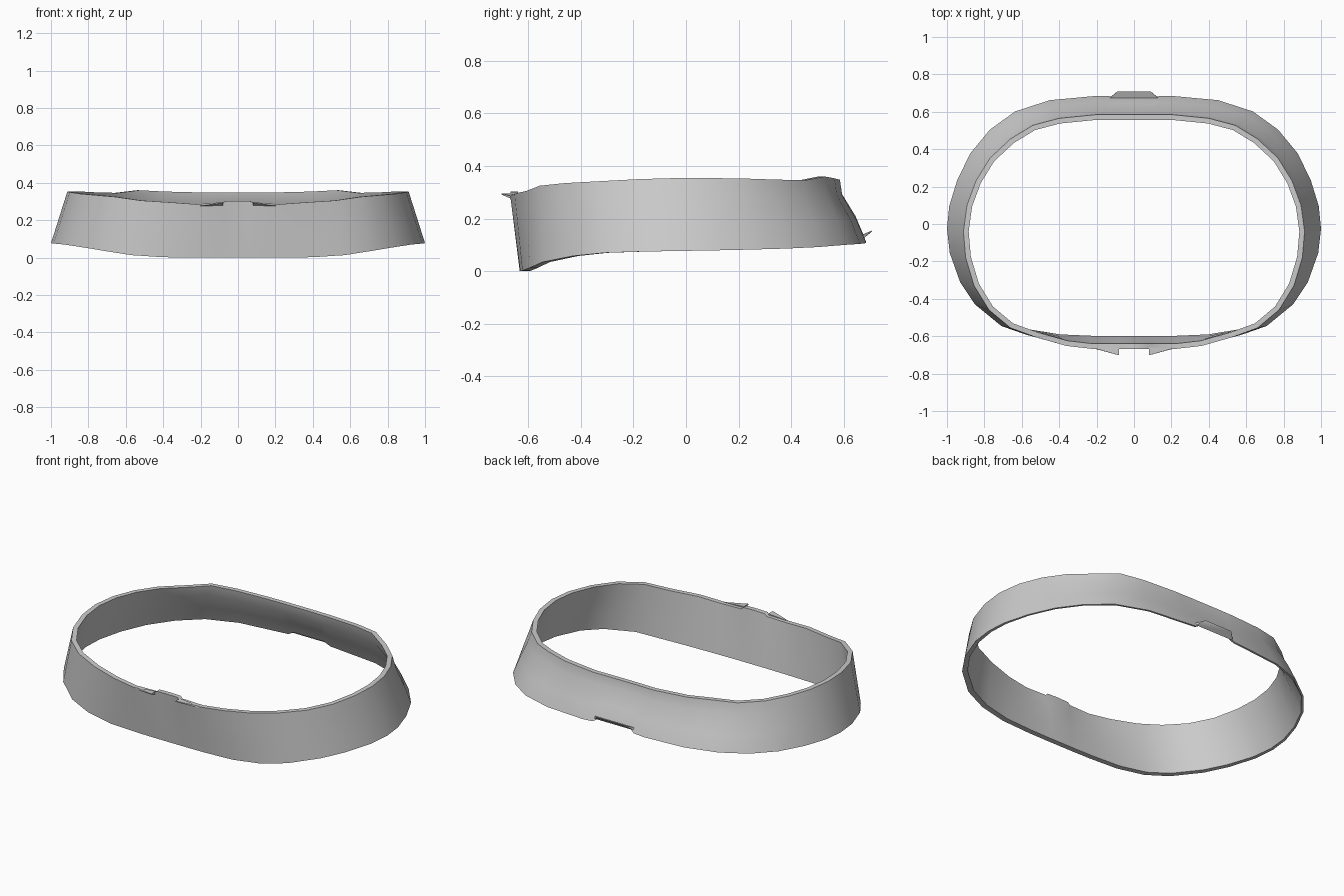
import bpy, bmesh, math
from mathutils import Vector

if "Cube" in bpy.data.objects:
    bpy.data.objects.remove(bpy.data.objects["Cube"])

grey = bpy.data.materials.new("plain grey")
grey.diffuse_color = (0.6, 0.6, 0.6, 1)
grey.use_nodes = True
grey.node_tree.nodes["Principled BSDF"].inputs["Base Color"].default_value = grey.diffuse_color


def make(name, bm, angle=40):
    bmesh.ops.recalc_face_normals(bm, faces=bm.faces)
    me = bpy.data.meshes.new(name)
    bm.to_mesh(me)
    bm.free()
    me.materials.append(grey)
    ob = bpy.data.objects.new(name, me)
    bpy.context.collection.objects.link(ob)
    bpy.ops.object.select_all(action='DESELECT')
    ob.select_set(True)
    bpy.context.view_layer.objects.active = ob
    bpy.ops.object.shade_smooth_by_angle(angle=math.radians(angle))
    return ob


# Half outline, front centre to back centre: bottom edge x y z, top edge x y z
half = [
    (0, -.632, 0, 0, -.667, .303), (.075, -.632, 0, .07, -.667, .301),
    (.09, -.632, 0, .085, -.668, .288), (.22, -.63, 0, .22, -.668, .285),
    (.40, -.622, .002, .36, -.652, .295), (.57, -.594, .013, .52, -.607, .305),
    (.71, -.545, .035, .66, -.556, .325), (.85, -.43, .058, .775, -.46, .335),
    (.93, -.31, .07, .855, -.33, .342), (.985, -.155, .075, .90, -.18, .35),
    (1, -.025, .077, .912, -.04, .354), (.988, .095, .079, .893, .10, .354),
    (.945, .235, .082, .845, .23, .352), (.875, .378, .086, .77, .352, .348),
    (.77, .505, .092, .66, .455, .346), (.635, .602, .10, .54, .528, .36),
    (.45, .662, .104, .40, .565, .353), (.20, .685, .107, .20, .585, .348),
    (.135, .684, .112, .17, .585, .348), (.10, .676, .135, .10, .585, .349),
    (0, .676, .135, 0, .585, .349),
]
ring = half + [(-b[0], b[1], b[2], -b[3], b[4], b[5]) for b in half[-2:0:-1]]
n = len(ring)

# Band wall: outer rows going up, inner rows coming back down
bottom = [Vector(r[:3]) for r in ring]
top = [Vector(r[3:]) for r in ring]


def inward(line, i):
    t = line[(i + 1) % n] - line[i - 1]
    return Vector((-t.y, t.x, 0)).normalized()


bm = bmesh.new()
loops = []
for inner, t in ((0, 0), (0, .35), (0, .75), (0, 1), (1, 1), (1, .75), (1, .35), (1, 0)):
    row = []
    for i in range(n):
        p = bottom[i].lerp(top[i], t)
        back = max(0, min(1, (p.y + .5) / .7))
        if t == .75:                       # upper wall stands steeper at the back
            p.y -= .016 * max(0, min(1, (p.y - .2) / .3))
        if inner:                          # wall thins towards the lower back edge
            thick = .028 * t + (1 - t) * (.032 - .02 * back)
            p += inward(top if t > .5 else bottom, i) * thick
        row.append(bm.verts.new(p))
    loops.append(row)
for a, b in zip(loops, loops[1:] + loops[:1]):
    for i in range(n):
        j = (i + 1) % n
        bm.faces.new((a[i], a[j], b[j], b[i]))
make("band", bm)


def hull(name, pts):
    b = bmesh.new()
    for p in pts:
        b.verts.new(p)
    bmesh.ops.convex_hull(b, input=b.verts)
    make(name, b, 30)


# Thin pointed fins on either side of the front tab
for s, side in ((1, "right"), (-1, "left")):
    hull("front_fin_" + side, [
        (s * .08, -.702, .296), (s * .08, -.66, .296), (s * .22, -.662, .285),
        (s * .08, -.66, .275), (s * .08, -.70, .291), (s * .22, -.664, .275)])

# Thin upturned lip along the notch at the back
hull("back_lip", [(s * x, y, z) for s in (1, -1) for x, y, z in
                  ((.13, .675, .125), (.13, .672, .14),
                   (.09, .708, .155), (.09, .706, .15))])
